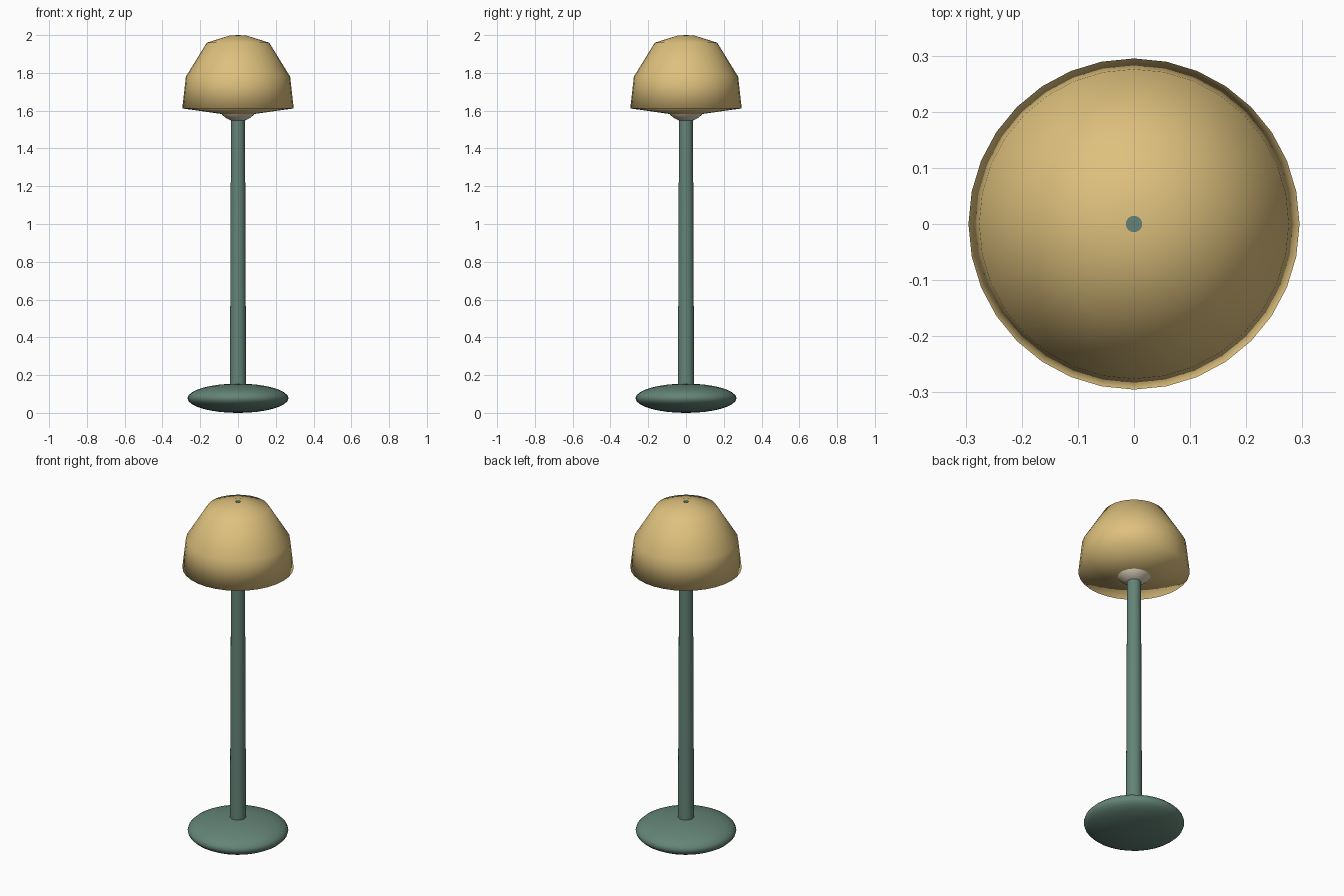
import bpy, bmesh, math

if "Cube" in bpy.data.objects:
    bpy.data.objects.remove(bpy.data.objects["Cube"])

SEGMENTS = 32


def material(name, rgb):
    m = bpy.data.materials.new(name)
    m.diffuse_color = (*rgb, 1.0)
    m.use_nodes = True
    m.node_tree.nodes["Principled BSDF"].inputs["Base Color"].default_value = m.diffuse_color
    return m


green = material("muted_green", (0.127, 0.231, 0.184))
tan = material("warm_tan", (0.73, 0.53, 0.205))
cream = material("pale_cream", (0.75, 0.67, 0.52))


def lathe(name, profile, mat, sharp_angle=None):
    """Revolve (radius, z) points, listed bottom to top, about the z axis."""
    bm = bmesh.new()
    rings = []
    for r, z in profile:
        if r == 0:
            rings.append([bm.verts.new((0, 0, z))])
        else:
            steps = [2 * math.pi * i / SEGMENTS for i in range(SEGMENTS)]
            rings.append([bm.verts.new((r * math.cos(a), r * math.sin(a), z)) for a in steps])
    for low, high in zip(rings, rings[1:]):
        for i in range(SEGMENTS):
            j = (i + 1) % SEGMENTS
            if len(low) == 1:
                bm.faces.new((low[0], high[j], high[i]))
            elif len(high) == 1:
                bm.faces.new((low[i], low[j], high[0]))
            else:
                bm.faces.new((low[i], low[j], high[j], high[i]))
    bmesh.ops.recalc_face_normals(bm, faces=bm.faces)
    mesh = bpy.data.meshes.new(name)
    bm.to_mesh(mesh)
    bm.free()
    mesh.materials.append(mat)
    obj = bpy.data.objects.new(name, mesh)
    bpy.context.collection.objects.link(obj)
    bpy.ops.object.select_all(action='DESELECT')
    obj.select_set(True)
    bpy.context.view_layer.objects.active = obj
    if sharp_angle is None:
        bpy.ops.object.shade_smooth()
    else:
        bpy.ops.object.shade_smooth_by_angle(angle=math.radians(sharp_angle))
    return obj


def ellipsoid_profile(radius, half_height, centre_z, steps=16):
    pts = []
    for i in range(steps + 1):
        a = math.pi * i / steps
        r = 0 if i in (0, steps) else radius * math.sin(a)
        pts.append((r, centre_z - half_height * math.cos(a)))
    return pts


# Flattened round foot
lathe("base", ellipsoid_profile(0.267, 0.0775, 0.0775), green)

# Slightly tapered pole, with a thin rod holding the shade at its top
lathe("pole", [(0, 0.08), (0.043, 0.08), (0.037, 1.56), (0, 1.56)], green, 40)
lathe("shade_rod", [(0, 1.55), (0.0145, 1.55), (0.0145, 2.0), (0, 2.0)], green, 40)

# Bulb, just showing below the shade
lathe("bulb", ellipsoid_profile(0.115, 0.115, 1.657), cream)

# Faceted dome shade with a shallow sloping underside, smooth all over
lathe("shade", [(0, 1.57), (0.295, 1.612), (0.276, 1.78), (0.165, 1.96),
                (0.04, 1.999), (0, 1.997)], tan)
